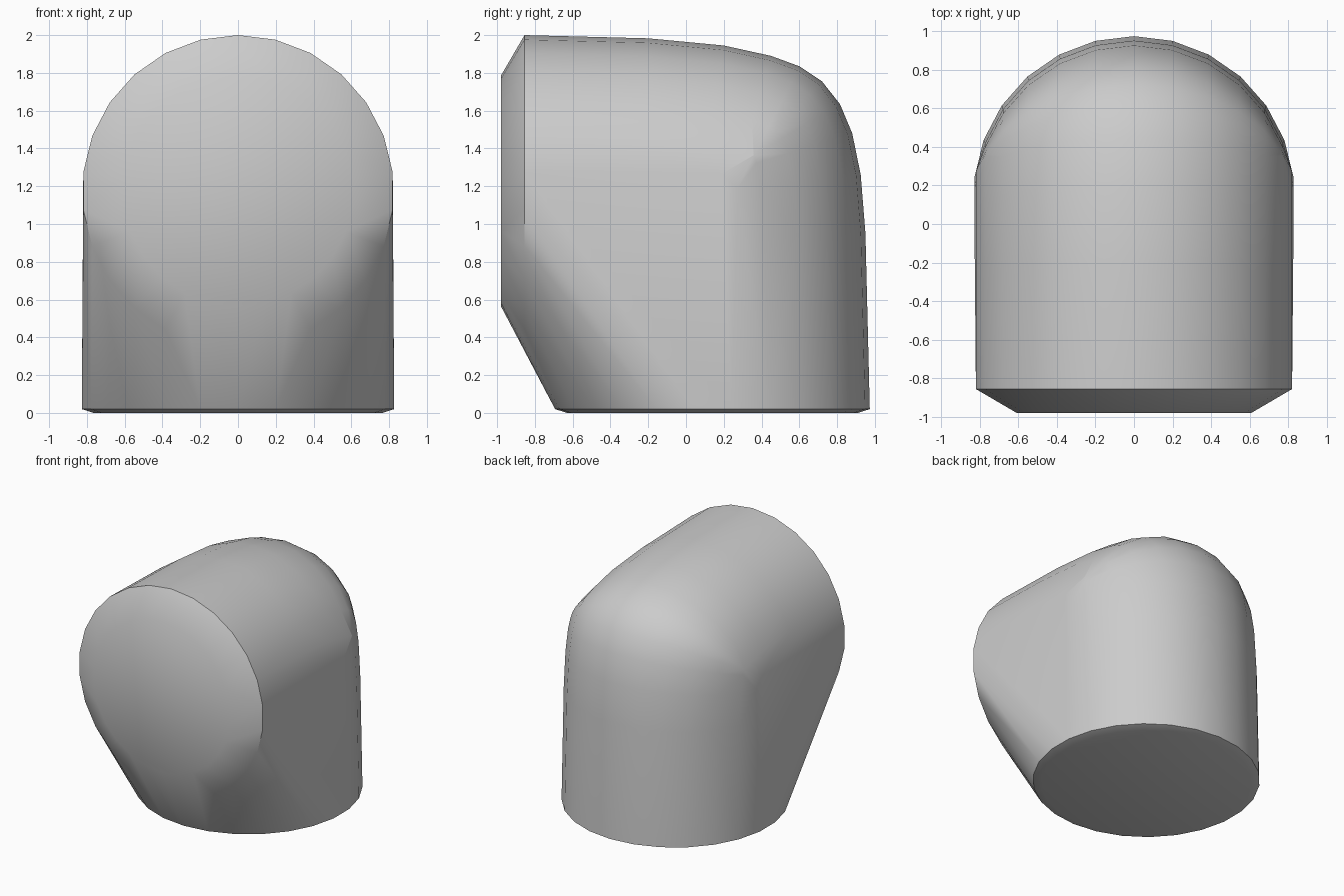
import bpy
import bmesh
import math
from mathutils import Vector

cube = bpy.data.objects.get("Cube")
if cube:
    bpy.data.objects.remove(cube, do_unlink=True)

SEGMENTS = 26
RADIUS = 0.825
AXIS_Z = 1.175   # height of the horizontal arm's axis
AXIS_Y = 0.14    # depth of the vertical arm's axis


def ring(centre, radius, normal, full=True):
    """Points round the x axis and the outward normal; half rings face outward."""
    points = []
    for i in range(SEGMENTS):
        angle = math.tau * i / SEGMENTS
        if full or math.cos(angle) > 0:
            points.append(centre + Vector((1, 0, 0)) * radius * math.sin(angle)
                          + normal * radius * math.cos(angle))
    return points


up, back = Vector((0, 0, 1)), Vector((0, 1, 0))

# Front opening with its chamfer
points = ring(Vector((0, -0.98, AXIS_Z)), 0.61, up)
points += ring(Vector((0, -0.855, AXIS_Z)), RADIUS, up)

# Base opening with its small chamfer
points += ring(Vector((0, AXIS_Y, 0)), 0.77, back)
points += ring(Vector((0, AXIS_Y, 0.02)), 0.833, back)

# Outer bend: half rings hung from the back profile (y, z)
profile = [(-0.855, 2.0), (-0.2, 1.983), (0.2, 1.945), (0.45, 1.89),
           (0.6, 1.835), (0.72, 1.755), (0.815, 1.635), (0.88, 1.48),
           (0.925, 1.26), (0.95, 0.95), (0.973, 0.02)]
for before, here, after in zip(profile, profile[1:], profile[2:]):
    a = Vector(here) - Vector(before)
    b = Vector(after) - Vector(here)
    tangent = (a.normalized() + b.normalized()).normalized()
    normal = Vector((0, -tangent.y, tangent.x))
    outer = Vector((0, here[0], here[1]))
    points += ring(outer - normal * RADIUS, RADIUS, normal, full=False)

# Wrap the rings in one solid skin
bm = bmesh.new()
for p in points:
    bm.verts.new(p)
hull = bmesh.ops.convex_hull(bm, input=bm.verts[:])
unused = {v for v in hull["geom_interior"] + hull["geom_unused"]
          if isinstance(v, bmesh.types.BMVert)}
bmesh.ops.delete(bm, geom=list(unused), context="VERTS")
bmesh.ops.recalc_face_normals(bm, faces=bm.faces[:])

mesh = bpy.data.meshes.new("elbow_body")
bm.to_mesh(mesh)
bm.free()
elbow = bpy.data.objects.new("elbow_body", mesh)
bpy.context.collection.objects.link(elbow)

# Plain grey
grey = bpy.data.materials.new("plain_grey")
grey.use_nodes = True
colour = (0.6, 0.6, 0.6, 1)
grey.diffuse_color = colour
grey.node_tree.nodes["Principled BSDF"].inputs["Base Color"].default_value = colour
mesh.materials.append(grey)

bpy.ops.object.select_all(action="DESELECT")
elbow.select_set(True)
bpy.context.view_layer.objects.active = elbow
bpy.ops.object.shade_smooth_by_angle(angle=math.radians(35))
